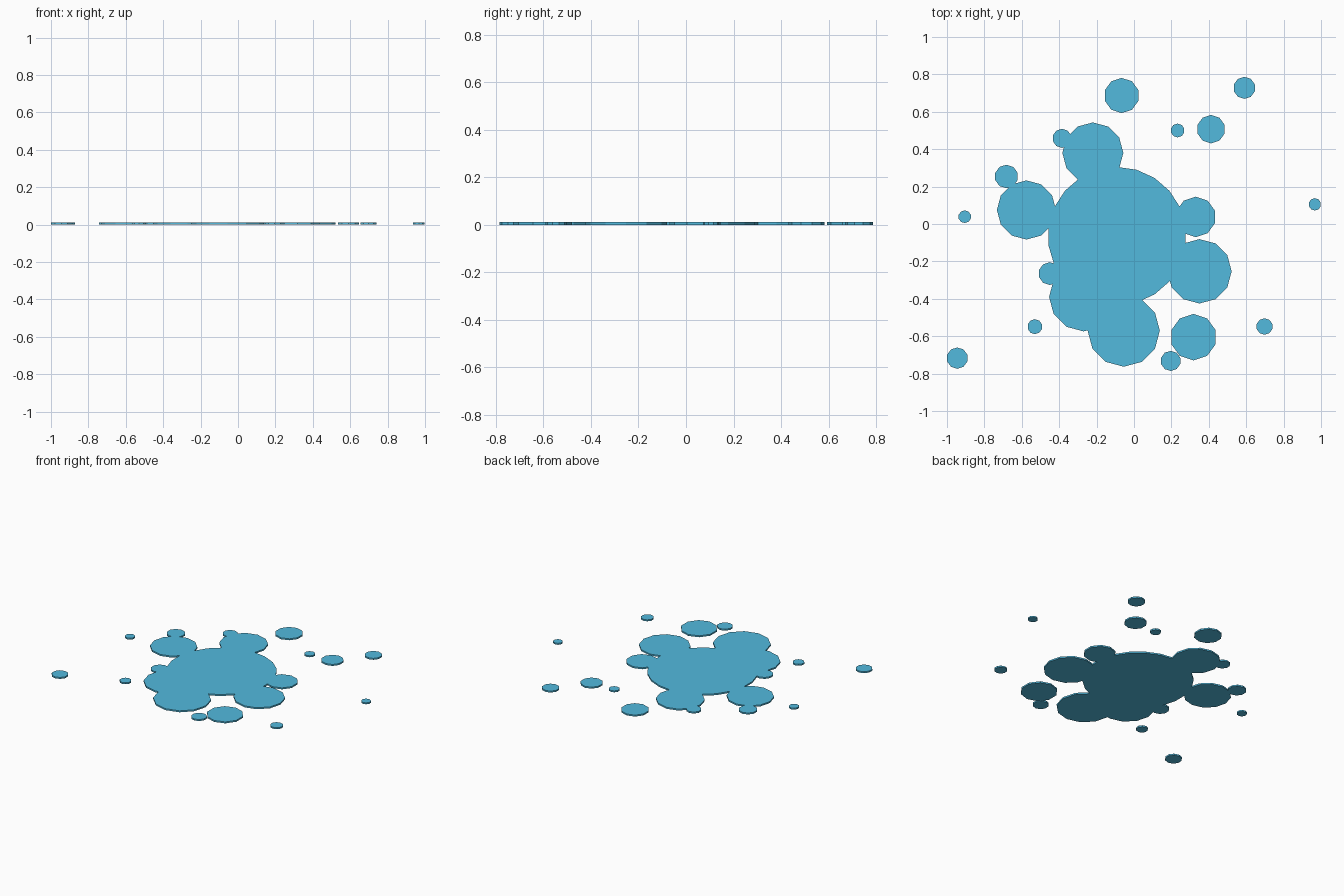
import bpy
import math

THICK = 0.011

# Glossy blue liquid colour
liquid = bpy.data.materials.new("liquid_blue")
liquid.diffuse_color = (0.085, 0.49, 0.73, 1.0)


def disc(name, x, y, radius, sides):
    """Thin flat-sided disc lying on the floor, first corner towards +y."""
    bpy.ops.mesh.primitive_cylinder_add(
        vertices=sides, radius=radius, depth=THICK,
        location=(x, y, THICK / 2), rotation=(0, 0, math.pi / 2 if sides % 4 else 0))
    ob = bpy.context.object
    # keep a corner pointing at +y whatever the side count
    ob.rotation_euler = (0, 0, 0)
    ob.name = name
    ob.data.materials.append(liquid)
    return ob


# Main pool
disc("puddle_centre", -0.09, -0.065, 0.37, 22)

# Large lobes running out of the pool
lobes = [
    (-0.22, 0.38, 0.163), (-0.575, 0.075, 0.158), (0.35, -0.253, 0.172),
    (-0.27, -0.39, 0.184), (-0.055, -0.57, 0.193),
]
for i, (x, y, r) in enumerate(lobes):
    disc(f"puddle_lobe_{i + 1}", x, y, r, 12)

# Droplets, some touching the pool and some splashed away from it
droplets = [
    (0.33, 0.038, 0.108), (-0.385, 0.458, 0.051), (-0.682, 0.254, 0.063),
    (-0.45, -0.265, 0.061), (-0.066, 0.687, 0.094), (0.59, 0.728, 0.059),
    (0.233, 0.50, 0.037), (0.412, 0.507, 0.076), (0.967, 0.105, 0.033),
    (-0.905, 0.039, 0.034), (0.318, -0.605, 0.124), (0.196, -0.732, 0.054),
    (0.698, -0.548, 0.044), (-0.53, -0.549, 0.04), (-0.945, -0.717, 0.057),
]
for i, (x, y, r) in enumerate(droplets):
    disc(f"droplet_{i + 1}", x, y, r, 10)
